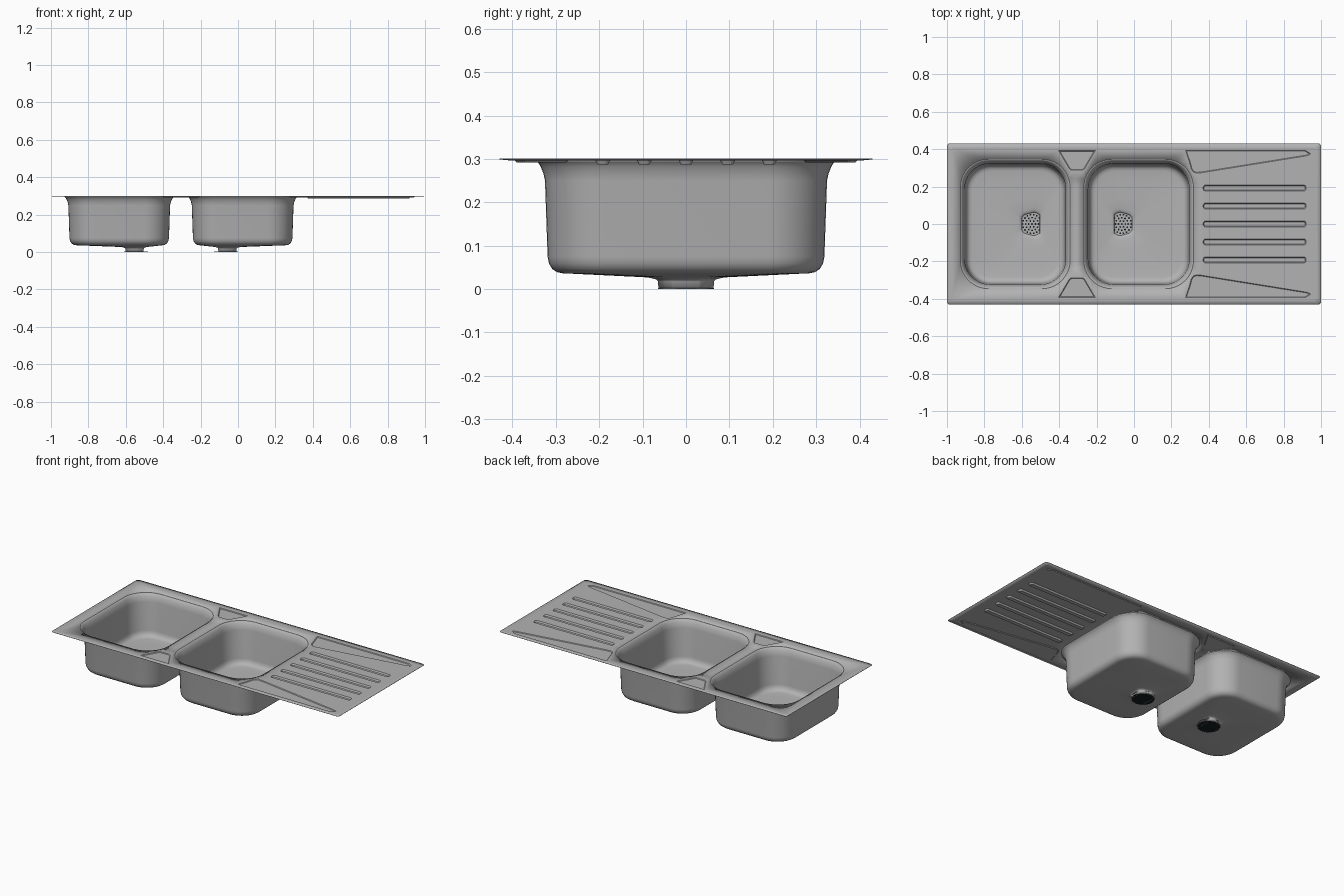
import bpy, bmesh, math
from mathutils import Vector, Matrix

if "Cube" in bpy.data.objects:
    bpy.data.objects.remove(bpy.data.objects["Cube"])


def material(name, col):
    m = bpy.data.materials.new(name)
    m.diffuse_color = (*col, 1)
    m.use_nodes = True
    m.node_tree.nodes["Principled BSDF"].inputs["Base Color"].default_value = m.diffuse_color
    return m


STEEL = material("brushed_steel", (0.45, 0.45, 0.45))
DARK = material("drain_black", (0.008, 0.012, 0.014))
DECK_Z = 0.298


def finish(bm, name, angle, thick=0.0):
    me = bpy.data.meshes.new(name)
    bm.to_mesh(me)
    bm.free()
    ob = bpy.data.objects.new(name, me)
    bpy.context.collection.objects.link(ob)
    me.materials.append(STEEL)
    me.materials.append(DARK)
    bpy.ops.object.select_all(action='DESELECT')
    ob.select_set(True)
    bpy.context.view_layer.objects.active = ob
    bpy.ops.object.shade_smooth_by_angle(angle=math.radians(angle))
    if thick:
        mod = ob.modifiers.new("sheet", 'SOLIDIFY')
        mod.thickness = thick
        mod.offset = -1
    return ob


def rounded(cx, cy, hx, hy, r, n=10):
    """Counter-clockwise rounded rectangle outline."""
    pts = []
    for k, (sx, sy) in enumerate([(1, 1), (-1, 1), (-1, -1), (1, -1)]):
        for i in range(n + 1):
            a = math.pi / 2 * (k + i / n)
            pts.append((cx + sx * (hx - r) + r * math.cos(a),
                        cy + sy * (hy - r) + r * math.sin(a)))
    return pts


def loop(bm, pts, z):
    return [bm.verts.new((x, y, z)) for x, y in pts]


def bridge(bm, outer, inner):
    n = len(outer)
    for i in range(n):
        j = (i + 1) % n
        bm.faces.new((outer[i], outer[j], inner[j], inner[i]))


BOWL_HX, BOWL_HY, BOWL_R = 0.293, 0.346, 0.15
BOWLS = [("left", -0.635, -0.545), ("right", 0.025, -0.065)]

# --- deck: raised rim, bowl openings, pressed recesses ---
bm = bmesh.new()
rim_out = loop(bm, rounded(0, 0, 1.0, 0.43, 0.015, 4), 0.301)
rim_in = loop(bm, rounded(0, 0, 0.972, 0.402, 0.012, 4), DECK_Z)
bridge(bm, rim_out, rim_in)

recesses = []                      # (outline, wall width, depth)
for y in (-0.192, -0.096, 0, 0.096, 0.192):
    recesses.append((rounded(0.645, y, 0.275, 0.016, 0.012, 4), 0.005, 0.009))
panel = [(0.275, 0.394), (0.295, 0.335), (0.306, 0.295), (0.317, 0.278),
         (0.335, 0.272), (0.36, 0.274), (0.92, 0.364), (0.942, 0.371),
         (0.943, 0.377), (0.915, 0.394)]
wedge = [(-0.404, 0.392), (-0.398, 0.384), (-0.345, 0.294), (-0.335, 0.288),
         (-0.275, 0.288), (-0.265, 0.294), (-0.212, 0.384), (-0.206, 0.392)]
for shape in (panel, wedge):
    recesses.append((shape, 0.004, 0.004))
    recesses.append(([(x, -y) for x, y in reversed(shape)], 0.004, 0.004))

rings = [rim_in]
for _, cx, _ in BOWLS:
    rings.append(loop(bm, rounded(cx, 0, BOWL_HX, BOWL_HY, BOWL_R), DECK_Z))
pressed = []
for pts, w, d in recesses:
    ring = loop(bm, pts, DECK_Z)
    rings.append(ring)
    pressed.append((ring, w, d))
edges = []
for ring in rings:
    for i in range(len(ring)):
        pair = (ring[i], ring[(i + 1) % len(ring)])
        edges.append(bm.edges.get(pair) or bm.edges.new(pair))
bmesh.ops.triangle_fill(bm, edges=edges, use_beauty=True, normal=(0, 0, 1))
for ring, w, d in pressed:
    f = bm.faces.new(ring)
    f.normal_update()
    bmesh.ops.inset_region(bm, faces=[f], thickness=w, depth=-d, use_even_offset=True)
finish(bm, "sink_deck", 5, 0.002)

# --- bowls: lofted wall, sloping floor, drain cup ---
WALL = [(0, DECK_Z), (0.006, 0.294), (0.013, 0.283), (0.019, 0.268),
        (0.023, 0.25), (0.029, 0.075), (0.032, 0.06), (0.039, 0.048),
        (0.049, 0.041), (0.062, 0.0385)]
CUP = [(0.09, 0.029), (0.078, 0.0265), (0.068, 0.024), (0.063, 0.018), (0.062, 0.0)]

for side, cx, dx in BOWLS:
    bm = bmesh.new()
    loops = []
    for d, z in WALL:
        pts = rounded(cx, 0, BOWL_HX - d, BOWL_HY - d, BOWL_R - 0.7 * d)
        loops.append([Vector((x, y, z)) for x, y in pts])
    base = loops[-1]
    angles = [math.atan2(p.y, p.x - dx) for p in base]
    cups = [[Vector((dx + r * math.cos(a), r * math.sin(a), z)) for a in angles]
            for r, z in CUP]
    for t in (0.25, 0.5, 0.75):
        loops.append([p.lerp(q, t) for p, q in zip(base, cups[0])])
    loops += cups
    rows = [[bm.verts.new(p) for p in lp] for lp in loops]
    for a, b in zip(rows, rows[1:]):
        bridge(bm, a, b)
    finish(bm, side + "_bowl", 40, 0.002)

    # strainer plate with dark perforations
    bm = bmesh.new()
    bmesh.ops.create_circle(bm, cap_ends=True, segments=48, radius=0.063,
                            matrix=Matrix.Translation((dx, 0, 0.016)))
    for count, rad in ((18, 0.05), (12, 0.034), (6, 0.018), (1, 0)):
        for i in range(count):
            a = 2 * math.pi * i / count
            pos = (dx + rad * math.cos(a), rad * math.sin(a), 0.0168)
            got = bmesh.ops.create_circle(bm, cap_ends=True, segments=10, radius=0.0048,
                                          matrix=Matrix.Translation(pos))
            for f in got["verts"][0].link_faces:
                f.material_index = 1
    finish(bm, side + "_strainer", 30)

    # dark underside of the drain
    bm = bmesh.new()
    bmesh.ops.create_cone(bm, cap_ends=True, segments=48, radius1=0.0645, radius2=0.0645,
                          depth=0.003, matrix=Matrix.Translation((dx, 0, 0.0015)))
    for f in bm.faces:
        f.material_index = 1 if abs(f.normal.z) > 0.5 else 0
    finish(bm, side + "_drain_outlet", 30)
